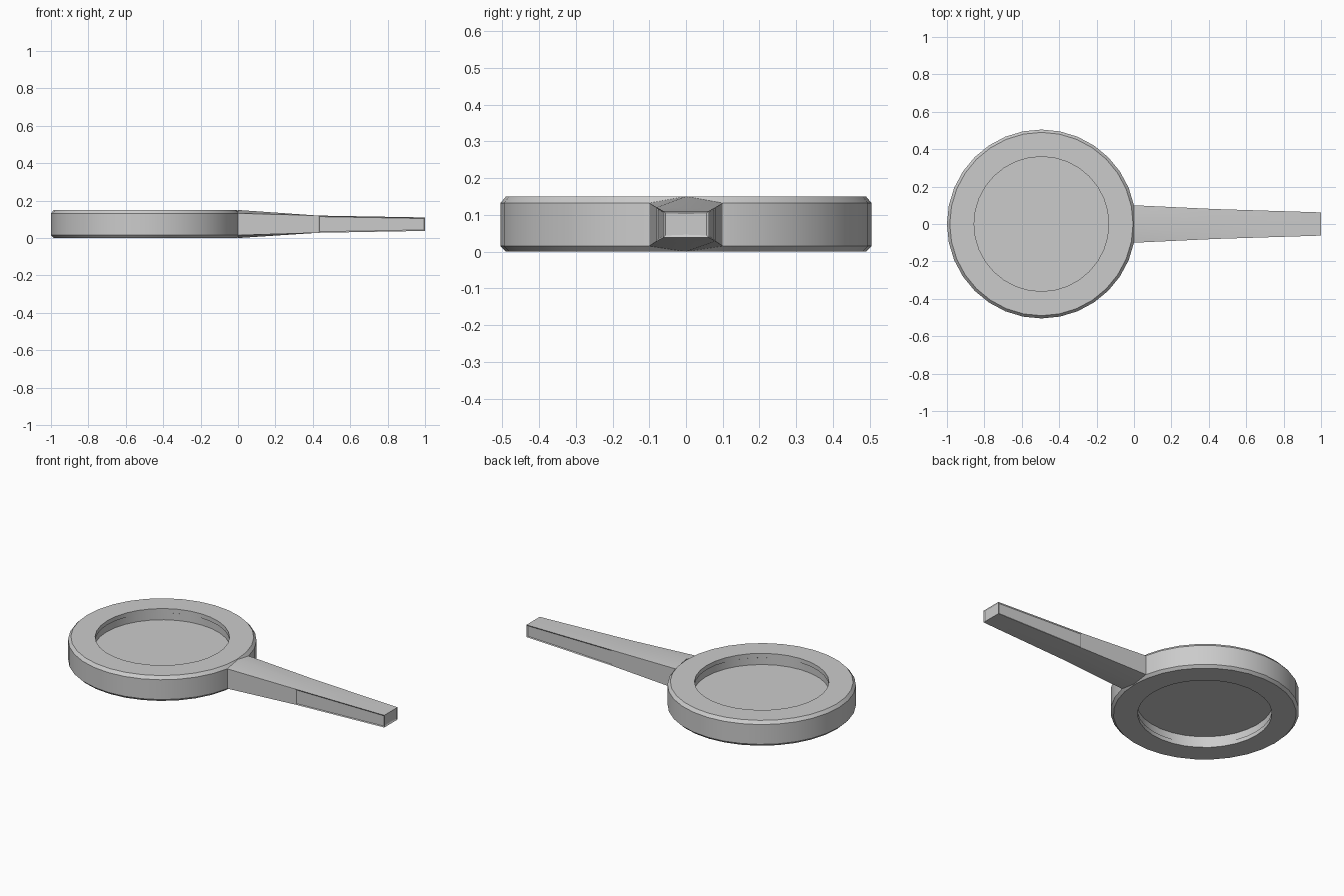
import bpy
import bmesh
import math

cube = bpy.data.objects.get("Cube")
if cube:
    bpy.data.objects.remove(cube, do_unlink=True)

SEGMENTS = 32
CENTRE_X = -0.495

grey = bpy.data.materials.new("plain_grey")
grey.use_nodes = True
colour = (0.6, 0.6, 0.6, 1)
grey.diffuse_color = colour
grey.node_tree.nodes["Principled BSDF"].inputs["Base Color"].default_value = colour


def finish(bm, name):
    """Turn a bmesh into a grey object with sharp edges kept."""
    bmesh.ops.recalc_face_normals(bm, faces=bm.faces)
    mesh = bpy.data.meshes.new(name)
    bm.to_mesh(mesh)
    bm.free()
    mesh.materials.append(grey)
    obj = bpy.data.objects.new(name, mesh)
    bpy.context.collection.objects.link(obj)
    bpy.ops.object.select_all(action="DESELECT")
    obj.select_set(True)
    bpy.context.view_layer.objects.active = obj
    bpy.ops.object.shade_smooth_by_angle(angle=math.radians(25))
    return obj


def bridge(bm, a, b):
    """Join two closed loops of equal length with quads."""
    n = len(a)
    return [bm.faces.new((a[i], a[(i + 1) % n], b[(i + 1) % n], b[i])) for i in range(n)]


# Round frame: closed profile of (radius, height) spun about its centre
profile = [(0.36, 0.15), (0.49, 0.15), (0.505, 0.132), (0.505, 0.015), (0.49, 0.0),
           (0.36, 0.0), (0.36, 0.025), (0.366, 0.028), (0.366, 0.122), (0.36, 0.125)]
bm = bmesh.new()
loops = []
for radius, z in profile:
    loop = []
    for i in range(SEGMENTS):
        a = math.tau * i / SEGMENTS
        loop.append(bm.verts.new((CENTRE_X + radius * math.cos(a), radius * math.sin(a), z)))
    loops.append(loop)
for a, b in zip(loops, loops[1:] + loops[:1]):
    bridge(bm, a, b)
finish(bm, "round_frame")

# Thin flat lens held in the middle of the frame
bpy.ops.mesh.primitive_cylinder_add(vertices=SEGMENTS, radius=0.37, depth=0.012,
                                    location=(CENTRE_X, 0, 0.075))
lens = bpy.context.object
lens.name = "lens"
lens.data.materials.append(grey)

# Handle: lofted sections of (x, half width, side low, side high, ridge low, ridge high)
sections = [(0.0, 0.1, 0.015, 0.132, 0.0, 0.15),
            (0.43, 0.08, 0.028, 0.12, 0.028, 0.12),
            (1.0, 0.062, 0.038, 0.11, 0.038, 0.11)]
bm = bmesh.new()
loops = []
for x, w, low, high, ridge_low, ridge_high in sections:
    points = [(-w, low), (0, ridge_low), (w, low), (w, high), (0, ridge_high), (-w, high)]
    loops.append([bm.verts.new((x, y, z)) for y, z in points])
bm.faces.new(loops[0])
end_face = bm.faces.new(loops[-1])
bridge(bm, loops[0], loops[1])
grip = bridge(bm, loops[1], loops[2])
bmesh.ops.recalc_face_normals(bm, faces=bm.faces)

# Sunken panels on both sides and the tip of the grip
sides = [f for f in grip if abs(f.normal.y) > 0.9]
bmesh.ops.inset_individual(bm, faces=sides + [end_face], thickness=0.008, depth=-0.004)
finish(bm, "handle")
